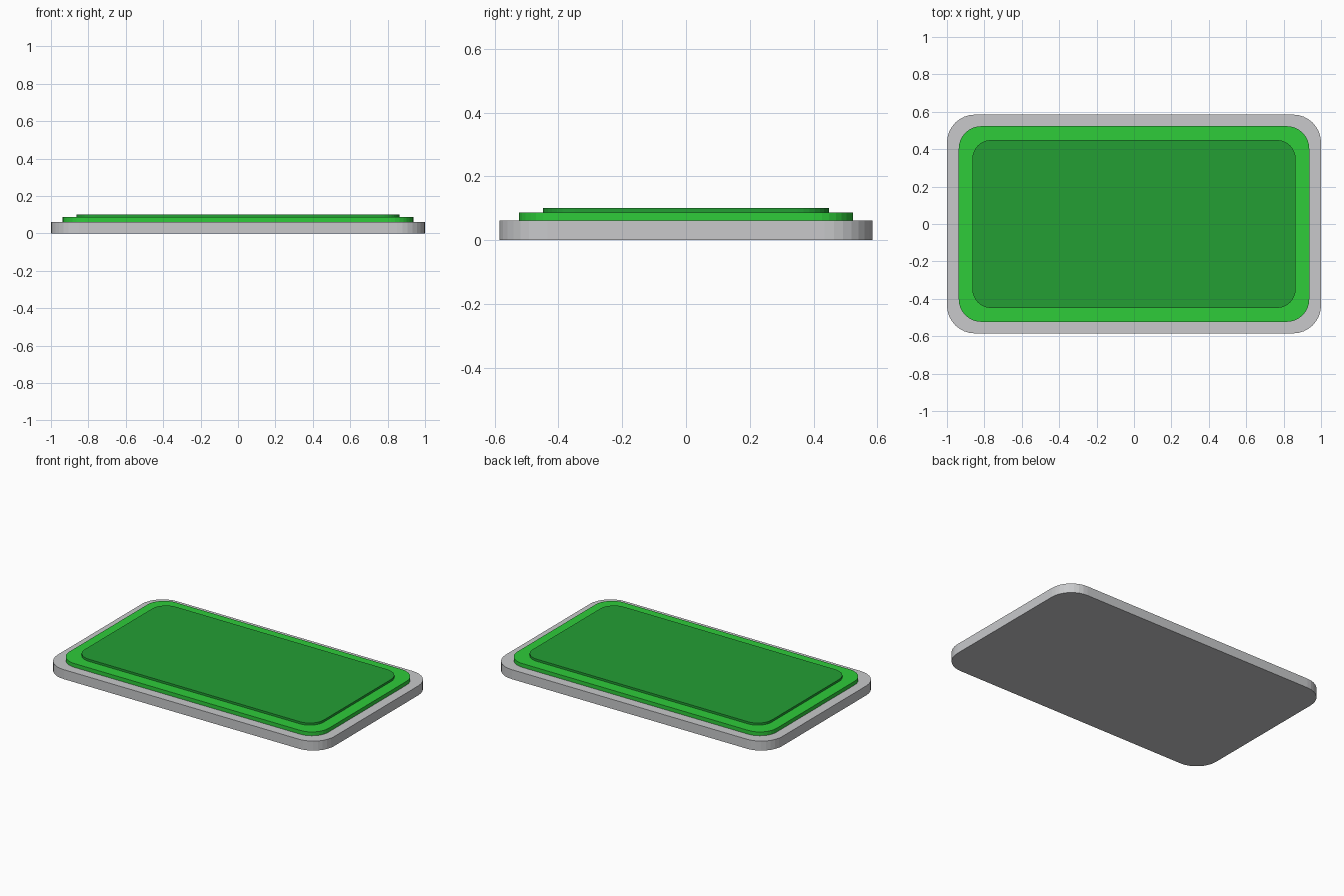
import bpy, bmesh, math

if "Cube" in bpy.data.objects:
    bpy.data.objects.remove(bpy.data.objects["Cube"])


def material(name, srgb):
    m = bpy.data.materials.new(name)
    lin = [((c / 255 + 0.055) / 1.055) ** 2.4 for c in srgb]
    m.diffuse_color = (*lin, 1)
    m.use_nodes = True
    m.node_tree.nodes["Principled BSDF"].inputs["Base Color"].default_value = m.diffuse_color
    return m


def rounded_slab(name, half_x, half_y, radius, z0, z1, mat, segments=8):
    """Flat-sided slab with rounded vertical corners."""
    bm = bmesh.new()
    ring = []
    for k, (sx, sy) in enumerate([(1, 1), (-1, 1), (-1, -1), (1, -1)]):
        for i in range(segments + 1):
            a = math.pi / 2 * (k + i / segments)
            ring.append(bm.verts.new((sx * (half_x - radius) + radius * math.cos(a),
                                      sy * (half_y - radius) + radius * math.sin(a), z0)))
    base = bm.faces.new(ring)
    top = bmesh.ops.extrude_face_region(bm, geom=[base], use_keep_orig=True)
    bmesh.ops.translate(bm, vec=(0, 0, z1 - z0),
                        verts=[g for g in top["geom"] if isinstance(g, bmesh.types.BMVert)])
    bmesh.ops.recalc_face_normals(bm, faces=bm.faces)
    mesh = bpy.data.meshes.new(name)
    bm.to_mesh(mesh)
    bm.free()
    mesh.materials.append(mat)
    obj = bpy.data.objects.new(name, mesh)
    bpy.context.collection.objects.link(obj)
    return obj


grey = material("light grey", (200, 201, 203))
green = material("bright green", (46, 204, 58))
dark = material("dark green", (35, 159, 52))

# Three stacked tiers: base plate, raised rim, top panel
rounded_slab("base_plate", 1.0, 0.585, 0.15, 0.0, 0.062, grey)
rounded_slab("raised_rim", 0.937, 0.523, 0.12, 0.062, 0.087, green)
rounded_slab("top_panel", 0.864, 0.449, 0.10, 0.087, 0.101, dark)
